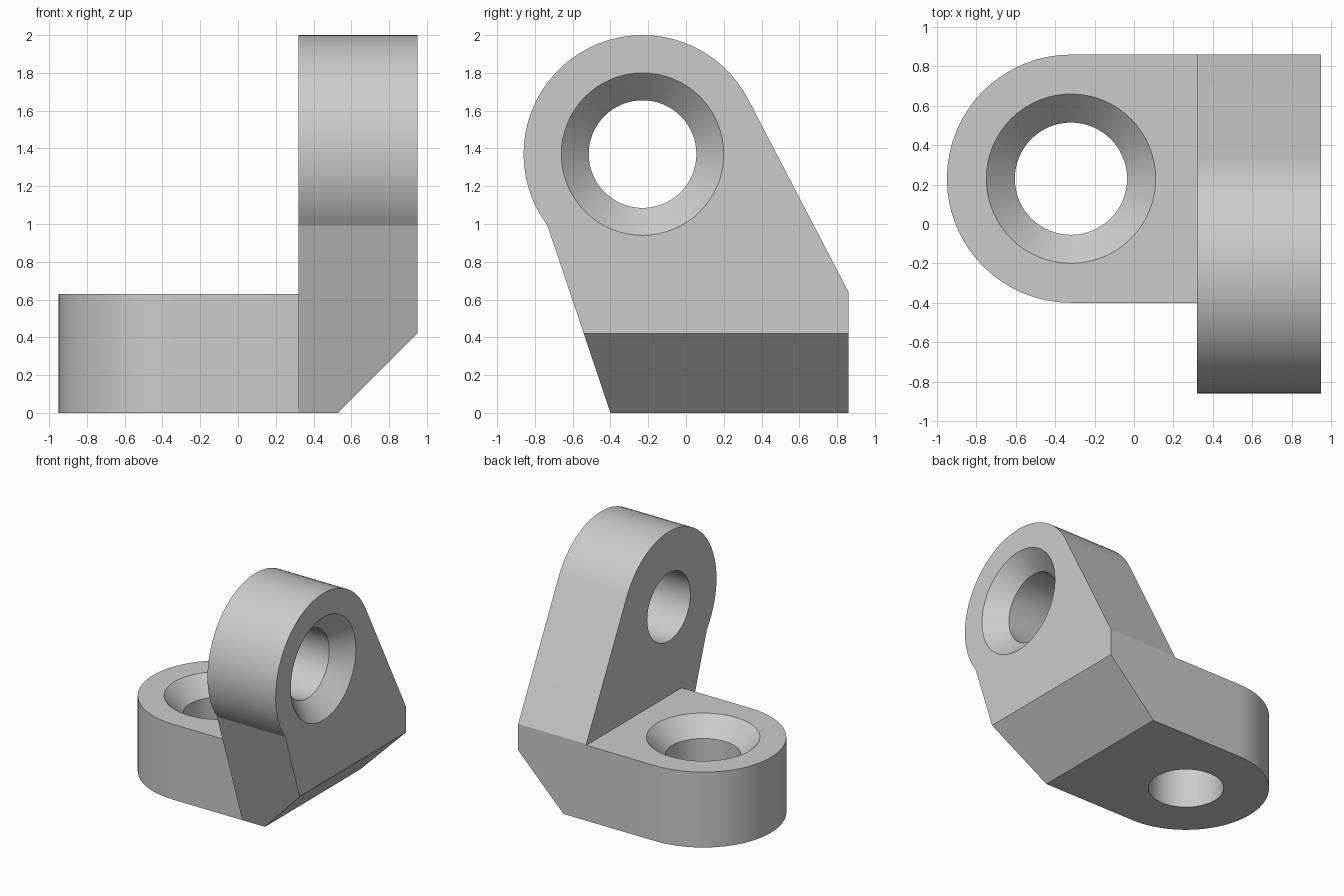
import bpy, bmesh
from math import sin, cos, radians
from mathutils import Vector

if "Cube" in bpy.data.objects:
    bpy.data.objects.remove(bpy.data.objects["Cube"])

THICK = 0.63      # plate thickness and lug radius
HOLE, SINK = 0.285, 0.43
BASE_EYE = (-0.32, 0.23)      # hole centre in x, y
UPRIGHT_EYE = (-0.23, 1.37)   # hole centre in y, z

grey = bpy.data.materials.new("light_grey")
grey.use_nodes = True
grey.diffuse_color = (0.6, 0.6, 0.6, 1)
grey.node_tree.nodes["Principled BSDF"].inputs["Base Color"].default_value = (0.6, 0.6, 0.6, 1)


def arc(centre, radius, start, end, steps):
    angles = [radians(start + (end - start) * i / steps) for i in range(steps + 1)]
    return [(centre[0] + radius * cos(a), centre[1] + radius * sin(a)) for a in angles]


def loft(name, rings):
    """Closed solid through equal-length rings of points."""
    bm = bmesh.new()
    loops = [[bm.verts.new(p) for p in ring] for ring in rings]
    n = len(loops[0])
    for a, b in zip(loops, loops[1:]):
        for i in range(n):
            j = (i + 1) % n
            bm.faces.new((a[i], a[j], b[j], b[i]))
    bm.faces.new(loops[0])
    bm.faces.new(loops[-1])
    bmesh.ops.recalc_face_normals(bm, faces=bm.faces)
    mesh = bpy.data.meshes.new(name)
    bm.to_mesh(mesh)
    bm.free()
    mesh.materials.append(grey)
    obj = bpy.data.objects.new(name, mesh)
    bpy.context.collection.objects.link(obj)
    return obj


def on_z(points, z):
    return [Vector((x, y, z)) for x, y in points]


def on_x(points, x):
    return [Vector((x, y, z)) for y, z in points]


def countersink(name, place, centre, face):
    """Through hole with a conical mouth at the given face level."""
    levels = ((face - THICK - 0.1, HOLE), (face - SINK + HOLE, HOLE), (face + 0.1, SINK + 0.1))
    return loft(name, [place(arc(centre, r, 0, 354.375, 63), h) for h, r in levels])


def combine(target, other, operation):
    mod = target.modifiers.new(operation.lower(), 'BOOLEAN')
    mod.operation, mod.object, mod.solver = operation, other, 'EXACT'
    bpy.context.view_layer.objects.active = target
    bpy.ops.object.modifier_apply(modifier=mod.name)
    bpy.data.objects.remove(other)


# Base plate with a round end
base_outline = arc(BASE_EYE, THICK, 90, 270, 32) + [(0.42, -0.4), (0.42, 0.86)]
base = loft("base_plate", [on_z(base_outline, 0), on_z(base_outline, THICK)])

# Upright lug with a round head
lug_outline = arc(UPRIGHT_EYE, THICK, 27, 217, 36) + [(-0.4, 0), (0.86, 0), (0.86, 0.64)]
bracket = loft("angle_bracket", [on_x(lug_outline, 0.32), on_x(lug_outline, 0.95)])

# Slanted outer corner under the upright
bm = bmesh.new()
bm.from_mesh(bracket.data)
cut = bmesh.ops.bisect_plane(bm, geom=bm.verts[:] + bm.edges[:] + bm.faces[:],
                             plane_co=(0.53, 0, 0), plane_no=(1, 0, -1), clear_outer=True)
bmesh.ops.edgeloop_fill(bm, edges=[e for e in cut["geom_cut"] if isinstance(e, bmesh.types.BMEdge)])
bmesh.ops.recalc_face_normals(bm, faces=bm.faces)
bm.to_mesh(bracket.data)
bm.free()

# Join the plates and drill the countersunk holes
combine(bracket, base, 'UNION')
combine(bracket, countersink("base_drill", on_z, BASE_EYE, THICK), 'DIFFERENCE')
combine(bracket, countersink("upright_drill", on_x, UPRIGHT_EYE, 0.95), 'DIFFERENCE')

bpy.ops.object.select_all(action='DESELECT')
bracket.select_set(True)
bpy.context.view_layer.objects.active = bracket
bpy.ops.object.shade_smooth_by_angle(angle=radians(15))
